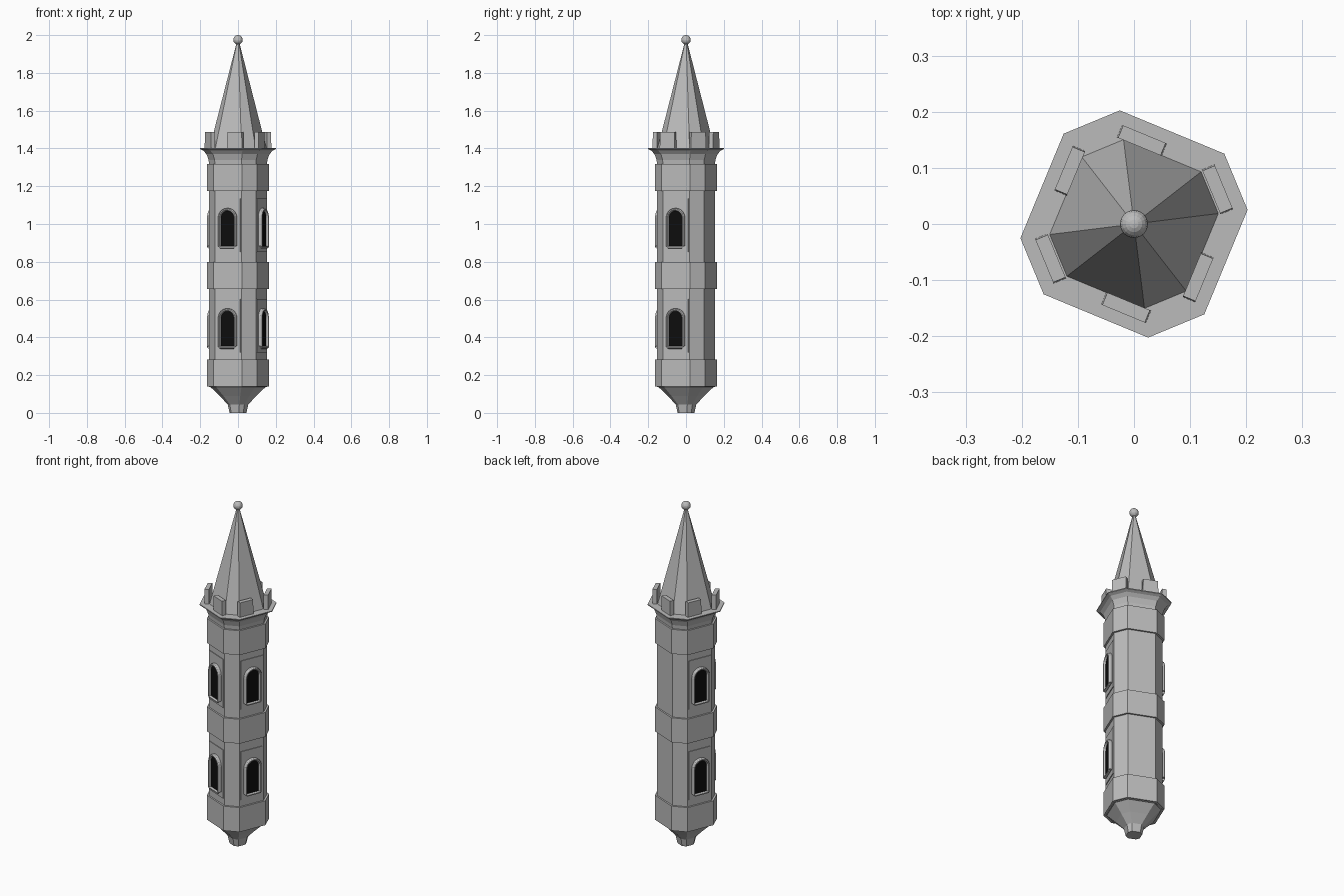
import bpy, bmesh
from math import sin, cos, pi, radians
from mathutils import Vector

cube = bpy.data.objects.get("Cube")
if cube:
    bpy.data.objects.remove(cube, do_unlink=True)


def material(name, value):
    m = bpy.data.materials.new(name)
    m.use_nodes = True
    colour = (value, value, value, 1)
    m.diffuse_color = colour
    m.node_tree.nodes["Principled BSDF"].inputs["Base Color"].default_value = colour
    return m


STONE = material("grey_stone", 0.5)
DARK = material("dark_opening", 0.004)

WIDE = [67.5 + 90 * k for k in range(4)]     # directions of the wide walls
HALF = 29.6                                  # half angle covered by a wide wall


def loft(name, rings, end_material=0):
    """Skin a stack of equal rings and cap both ends."""
    bm = bmesh.new()
    loops = [[bm.verts.new(p) for p in ring] for ring in rings]
    n = len(rings[0])
    for a, b in zip(loops, loops[1:]):
        for i in range(n):
            j = (i + 1) % n
            bm.faces.new((a[i], a[j], b[j], b[i]))
    bm.faces.new(loops[0][::-1])
    bm.faces.new(loops[-1]).material_index = end_material
    bmesh.ops.recalc_face_normals(bm, faces=bm.faces)
    mesh = bpy.data.meshes.new(name)
    bm.to_mesh(mesh)
    bm.free()
    mesh.materials.append(STONE)
    mesh.materials.append(DARK)
    obj = bpy.data.objects.new(name, mesh)
    bpy.context.collection.objects.link(obj)
    return obj


def octagon(r, z):
    angles = [radians(w + s * HALF) for w in WIDE for s in (-1, 1)]
    return [Vector((r * cos(a), r * sin(a), z)) for a in angles]


def tower_part(name, profile):
    return loft(name, [octagon(r, z) for r, z in profile])


def on_wall(angle, t, d, z):
    """Point at distance d along a wall direction, t sideways."""
    a = radians(angle)
    return Vector((d * cos(a) - t * sin(a), d * sin(a) + t * cos(a), z))


def wall_box(name, angle, t, half, d0, d1, z0, z1, taper=0.0):
    rings = []
    for z, h in ((z0, half), (z1, half - taper)):
        rings.append([on_wall(angle, t + s * h, d, z)
                      for s, d in ((-1, d0), (1, d0), (1, d1), (-1, d1))])
    return loft(name, rings)


# Tower shaft, base and bands
tower_part("base_corbel", [(0.045, 0), (0.055, 0.045), (0.098, 0.09), (0.15, 0.14)])
tower_part("shaft", [(0.154, 0.138), (0.154, 1.32)])
for label, z in (("lower", 0.14), ("middle", 0.657), ("upper", 1.175)):
    tower_part(label + "_band", [(0.165, z), (0.165, z + 0.143)])

# Flared cornice
tower_part("cornice", [(0.154, 1.31), (0.157, 1.34), (0.168, 1.37),
                       (0.185, 1.388), (0.204, 1.397), (0.204, 1.402)])

# Spire and ball
tower_part("spire", [(0.152, 1.4), (0.006, 1.965)])
bpy.ops.mesh.primitive_uv_sphere_add(segments=16, ring_count=10, radius=0.025,
                                     location=(0, 0, 1.975))
ball = bpy.context.object
ball.name = "spire_ball"
ball.data.materials.append(STONE)

# Battlements, repeated on opposite sides
for label, turn in (("back", 0), ("front", 180)):
    for k, (angle, t, d) in enumerate(((67.5, 0.044, 0.155), (22.5, 0.0, 0.173),
                                       (-22.5, -0.044, 0.154))):
        wall_box(f"{label}_battlement_{k + 1}", angle + turn, t, 0.043,
                 d - 0.024, d, 1.4, 1.486, 0.002)


def arch(angle, w, d, spring):
    """Round-topped outline of half width w."""
    pts = [(-w, spring - 0.2 + w), (w, spring - 0.2 + w)]
    pts += [(w * cos(pi * i / 12), spring + w * sin(pi * i / 12)) for i in range(13)]
    return [on_wall(angle, t, d, z) for t, z in pts]


# Arched windows on raised panels, three walls and two floors
FRAME = [(0.052, 0.13), (0.052, 0.151), (0.048, 0.157), (0.042, 0.157), (0.037, 0.146)]
for side, angle in (("front", -112.5), ("left", -22.5), ("right", 157.5)):
    for floor, lift in (("lower", 0.0), ("upper", 0.531)):
        wall_box(f"{side}_{floor}_panel", angle, 0, 0.069, 0.13, 0.138,
                 0.32 + lift, 0.604 + lift)
        loft(f"{side}_{floor}_window",
             [arch(angle, w, d, 0.501 + lift) for w, d in FRAME], 1)
